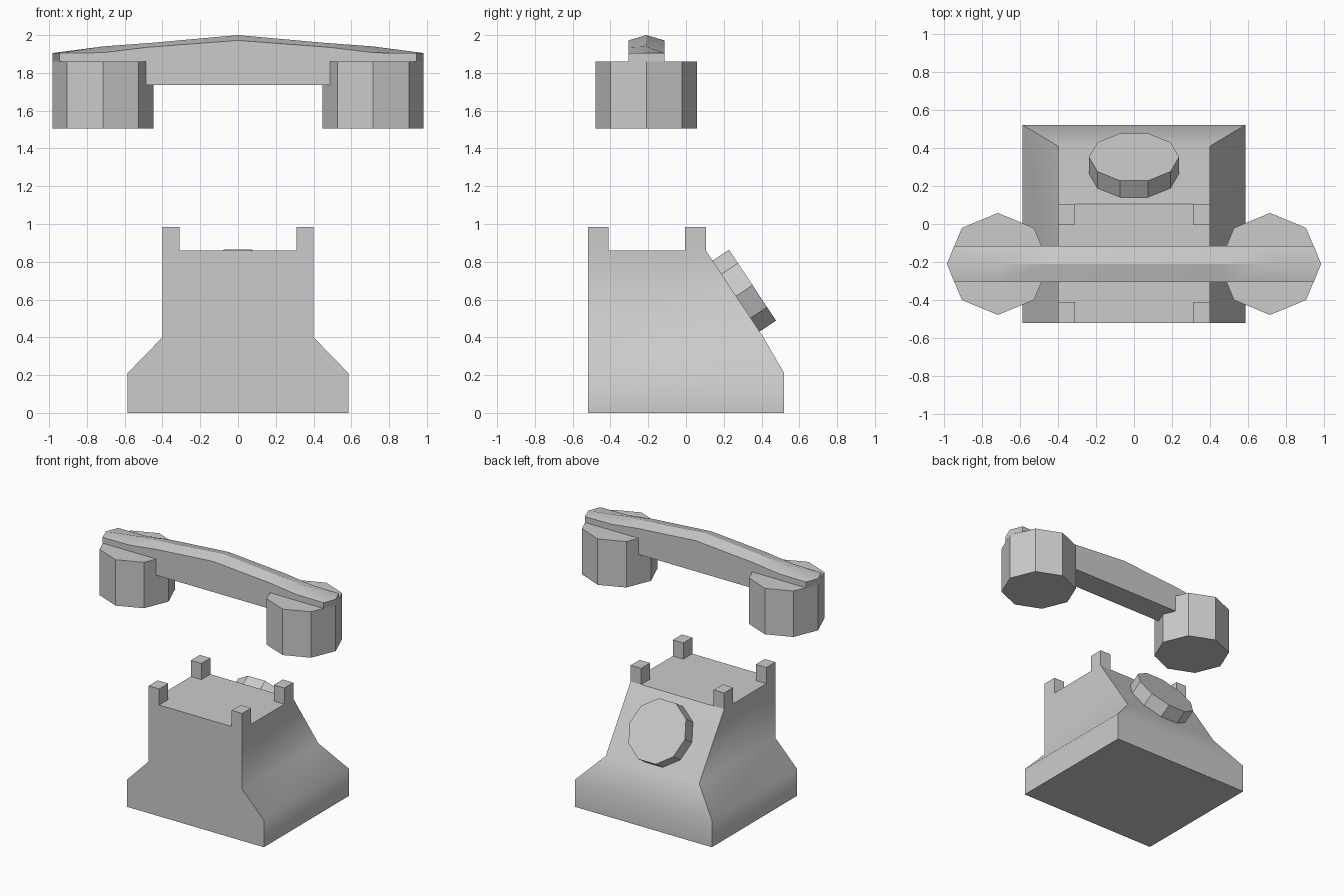
import bpy, bmesh, math
from mathutils import Matrix, Vector

if "Cube" in bpy.data.objects:
    bpy.data.objects.remove(bpy.data.objects["Cube"])


def finish(name, bm, angle=20):
    bmesh.ops.recalc_face_normals(bm, faces=bm.faces)
    mesh = bpy.data.meshes.new(name)
    bm.to_mesh(mesh)
    bm.free()
    obj = bpy.data.objects.new(name, mesh)
    bpy.context.collection.objects.link(obj)
    bpy.ops.object.select_all(action='DESELECT')
    obj.select_set(True)
    bpy.context.view_layer.objects.active = obj
    bpy.ops.object.shade_smooth_by_angle(angle=math.radians(angle))
    return obj


def loft(name, rings, angle):
    """Skin a list of equal-length closed rings and cap both ends."""
    bm = bmesh.new()
    vs = [[bm.verts.new(p) for p in ring] for ring in rings]
    n = len(rings[0])
    for a, b in zip(vs, vs[1:]):
        for i in range(n):
            j = (i + 1) % n
            bm.faces.new((a[i], a[j], b[j], b[i]))
    bm.faces.new(vs[0])
    bm.faces.new(vs[-1])
    return finish(name, bm, angle)


def prism(name, sides, radius, depth, matrix):
    """Regular prism with a corner on its local x axis."""
    bm = bmesh.new()
    bmesh.ops.create_cone(bm, cap_ends=True, segments=sides, radius1=radius,
                          radius2=radius, depth=depth,
                          matrix=Matrix.Rotation(math.pi / 2, 4, 'Z'))
    bm.transform(matrix)
    return finish(name, bm)


def box(name, lo, hi):
    lo, hi = Vector(lo), Vector(hi)
    bm = bmesh.new()
    bmesh.ops.create_cube(bm, size=1, matrix=Matrix.Translation((lo + hi) / 2)
                          @ Matrix.Diagonal((*(hi - lo), 1)))
    return finish(name, bm)


# body: half width and back depth at each height, flat front
FRONT = -0.52
levels = [(0, 0.585, 0.52), (0.21, 0.585, 0.52), (0.40, 0.40, 0.41), (0.86, 0.40, 0.105)]
loft("phone_body", [[(-w, FRONT, z), (w, FRONT, z), (w, y, z), (-w, y, z)]
                    for z, w, y in levels], 50)

# cradle posts on the four top corners
for side, x in (("left", -0.40), ("right", 0.31)):
    for end, y in (("front", FRONT), ("back", -0.005)):
        box(f"cradle_post_{end}_{side}", (x, y, 0.86), (x + 0.09, y + 0.11, 0.985))

# dial lying on the sloped face
tilt = math.atan2(0.46, 0.305)
prism("dial", 10, 0.237, 0.106, Matrix.Translation((0, 0.308, 0.647))
      @ Matrix.Rotation(-tilt, 4, 'X'))

# handset ear and mouth pieces
HY = -0.21
for name, s in (("earpiece", -1), ("mouthpiece", 1)):
    prism(name, 8, 0.268, 0.355, Matrix.Translation((s * 0.715, HY, 1.6825)))

# handset grip: edge x, ridge x, edge z, ridge z, underside z
half = [(0.945, 0.983, 1.905, 1.905, 1.86), (0.715, 0.715, 1.907, 1.94, 1.735),
        (0.487, 0.447, 1.935, 1.96, 1.735)]
stations = ([(-a, -b, *r) for a, b, *r in half] + [(0, 0, 1.972, 2.0, 1.735)]
            + half[::-1])
H = 0.095
loft("handset_grip", [[(ex, HY - H, ez), (rx, HY, rz), (ex, HY + H, ez),
                       (ex, HY + H, bz), (rx, HY, bz), (ex, HY - H, bz)]
                      for ex, rx, ez, rz, bz in stations], 28)
